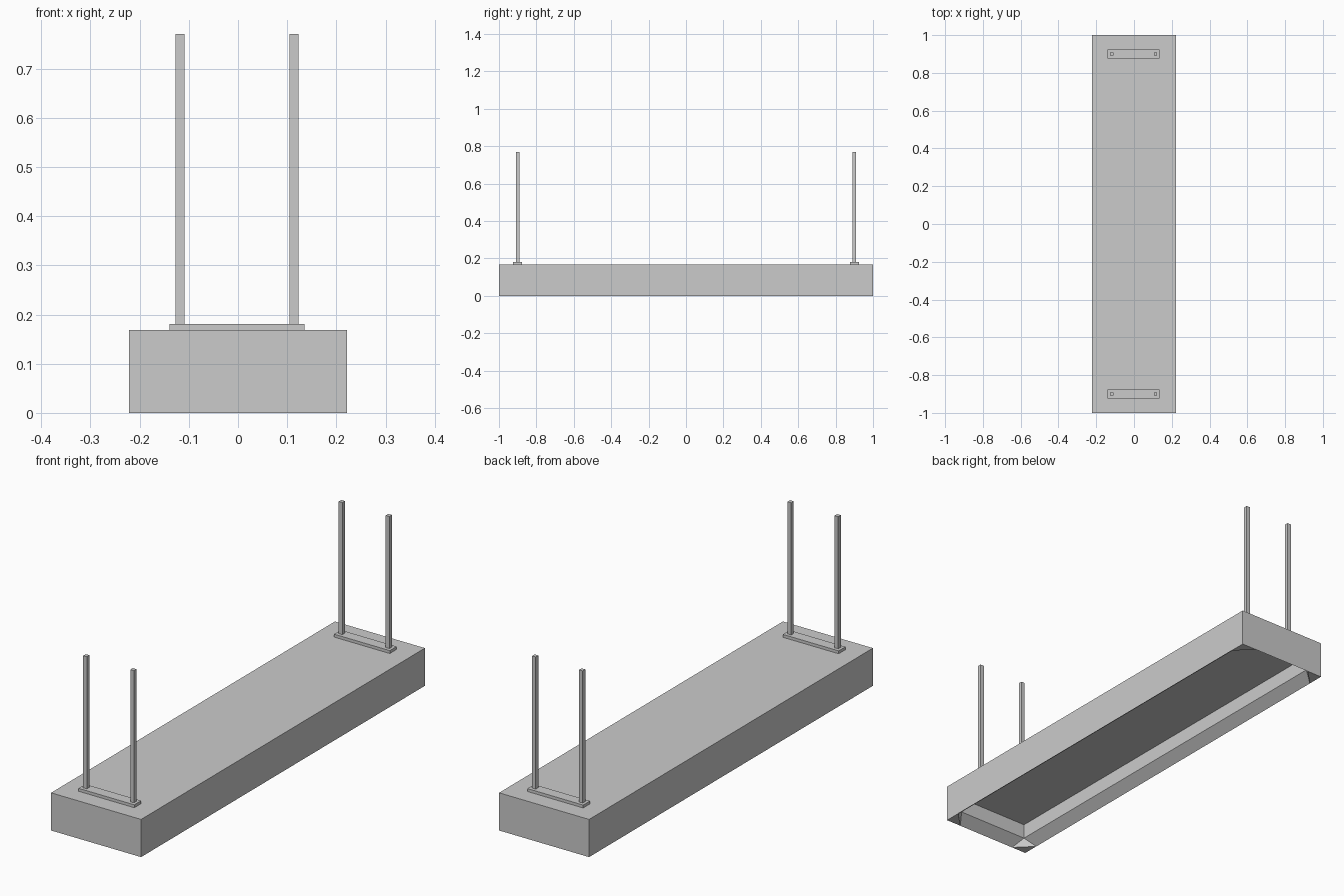
import bpy, bmesh

if "Cube" in bpy.data.objects:
    bpy.data.objects.remove(bpy.data.objects["Cube"])

HX, HY, H = 0.222, 1.0, 0.168      # housing half sizes and height
LIP, LIP_Z = 0.045, 0.038          # sloped reflector lip
CUT = 0.075                        # flat corner piece on the rim
PANEL_Z = 0.105                    # recessed light panel


def add_object(name, bm):
    bmesh.ops.recalc_face_normals(bm, faces=bm.faces)
    mesh = bpy.data.meshes.new(name)
    bm.to_mesh(mesh)
    bm.free()
    bpy.context.collection.objects.link(bpy.data.objects.new(name, mesh))


def box(name, center, size):
    bm = bmesh.new()
    bmesh.ops.create_cube(bm, size=1)
    for v in bm.verts:
        v.co = [c + p * s for c, p, s in zip(center, v.co, size)]
    add_object(name, bm)


# Housing: box with a recessed underside and a sloped lip
bm = bmesh.new()
corners = [(-1, -1), (1, -1), (1, 1), (-1, 1)]


def ring(inset, z):
    return [bm.verts.new((sx * (HX - inset), sy * (HY - inset), z)) for sx, sy in corners]


top, bottom = ring(0, H), ring(0, 0)
inner, panel = ring(LIP, LIP_Z), ring(LIP, PANEL_Z)
on_x = [bm.verts.new((sx * (HX - CUT), sy * HY, 0)) for sx, sy in corners]
on_y = [bm.verts.new((sx * HX, sy * (HY - CUT), 0)) for sx, sy in corners]
bm.faces.new(top)
bm.faces.new(panel)
for i in range(4):
    j = (i + 1) % 4
    edge = on_x if i % 2 == 0 else on_y
    a, b = edge[i], edge[j]
    bm.faces.new((top[i], top[j], bottom[j], b, a, bottom[i]))   # outer wall
    bm.faces.new((a, b, inner[j], inner[i]))                     # sloped lip
    bm.faces.new((inner[i], inner[j], panel[j], panel[i]))       # recess wall
    bm.faces.new((on_x[i], bottom[i], on_y[i]))                  # rim corner
    bm.faces.new((on_x[i], on_y[i], inner[i]))                   # lip corner
add_object("lamp_housing", bm)

# Mounting plates and hanging rods at both ends
for end, sy in (("front", -1), ("back", 1)):
    y = sy * 0.9
    box(end + "_mount_plate", (-0.002, y, 0.1745), (0.275, 0.048, 0.013))
    for side, sx in (("left", -1), ("right", 1)):
        box(f"{end}_{side}_rod", (-0.002 + sx * 0.116, y, 0.475), (0.018, 0.018, 0.59))
